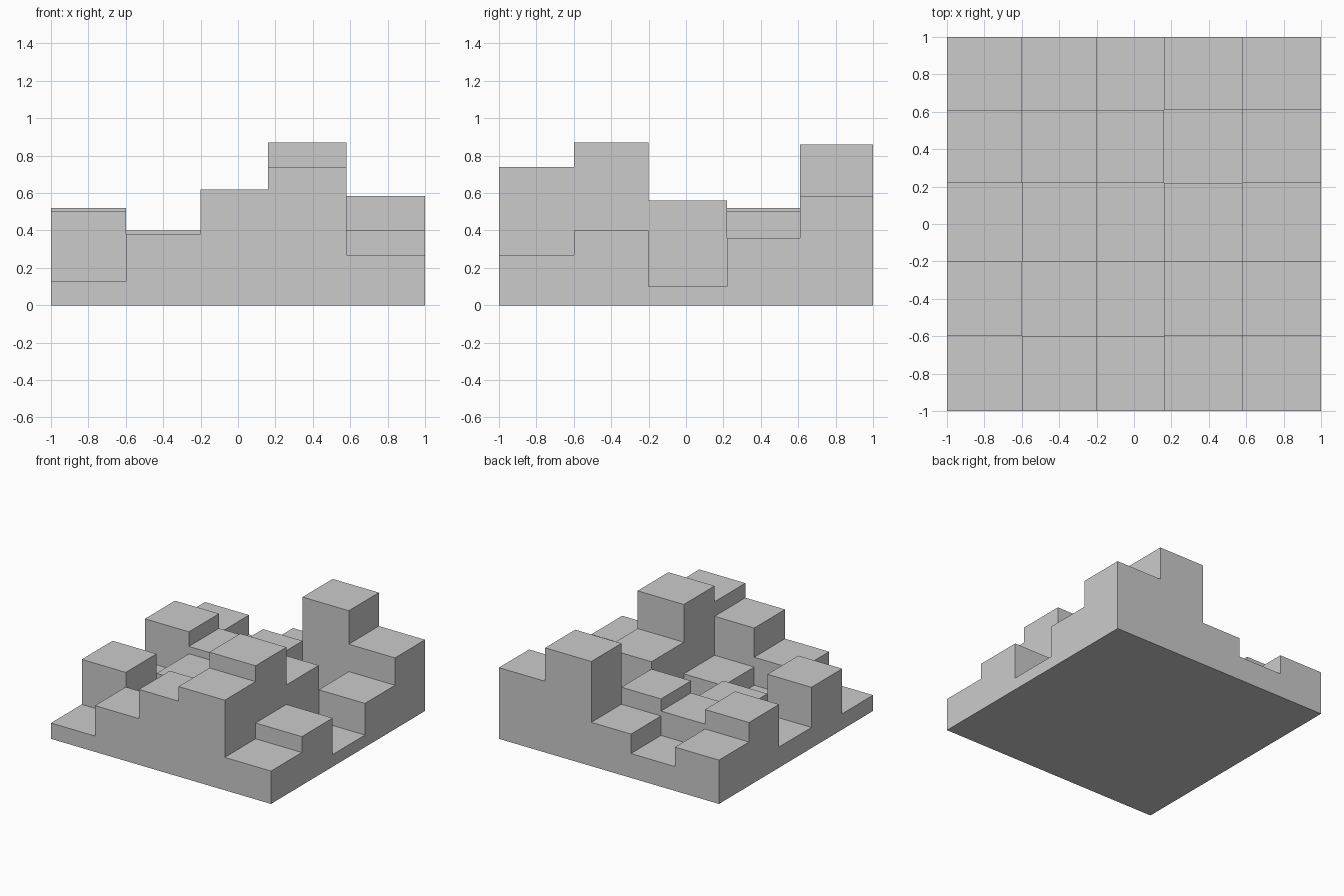
import bpy, bmesh

if "Cube" in bpy.data.objects:
    bpy.data.objects.remove(bpy.data.objects["Cube"])

# grid lines and step heights (rows run front to back, columns left to right)
X = [-1, -0.6, -0.2, 0.16, 0.58, 1]
Y = [-1, -0.6, -0.2, 0.22, 0.61, 1]
H = [
    [0.13, 0.38, 0.62, 0.74, 0.27],
    [0.50, 0.15, 0.30, 0.87, 0.40],
    [0.17, 0.34, 0.11, 0.56, 0.10],
    [0.52, 0.40, 0.50, 0.12, 0.36],
    [0.36, 0.20, 0.36, 0.86, 0.585],
]
N = 5
bm = bmesh.new()


def quad(*pts):
    bm.faces.new([bm.verts.new(p) for p in pts])


def height(i, j):
    return H[j][i] if 0 <= i < N and 0 <= j < N else 0


def wall(a, b, z0, z1):
    """Upright face between two plan points."""
    if z0 != z1:
        quad((*a, z0), (*b, z0), (*b, z1), (*a, z1))


# step tops and underside
for j in range(N):
    for i in range(N):
        x0, x1, y0, y1 = X[i], X[i + 1], Y[j], Y[j + 1]
        for z, flip in ((H[j][i], False), (0, True)):
            pts = [(x0, y0, z), (x1, y0, z), (x1, y1, z), (x0, y1, z)]
            quad(*(pts[::-1] if flip else pts))

# risers between neighbouring steps and around the outside
for k in range(N + 1):
    for m in range(N):
        wall((X[k], Y[m + 1]), (X[k], Y[m]), height(k - 1, m), height(k, m))
        wall((X[m], Y[k]), (X[m + 1], Y[k]), height(m, k - 1), height(m, k))

bmesh.ops.remove_doubles(bm, verts=bm.verts, dist=1e-5)
mesh = bpy.data.meshes.new("stepped_block")
bm.to_mesh(mesh)
bm.free()
bpy.context.collection.objects.link(bpy.data.objects.new("stepped_block", mesh))
